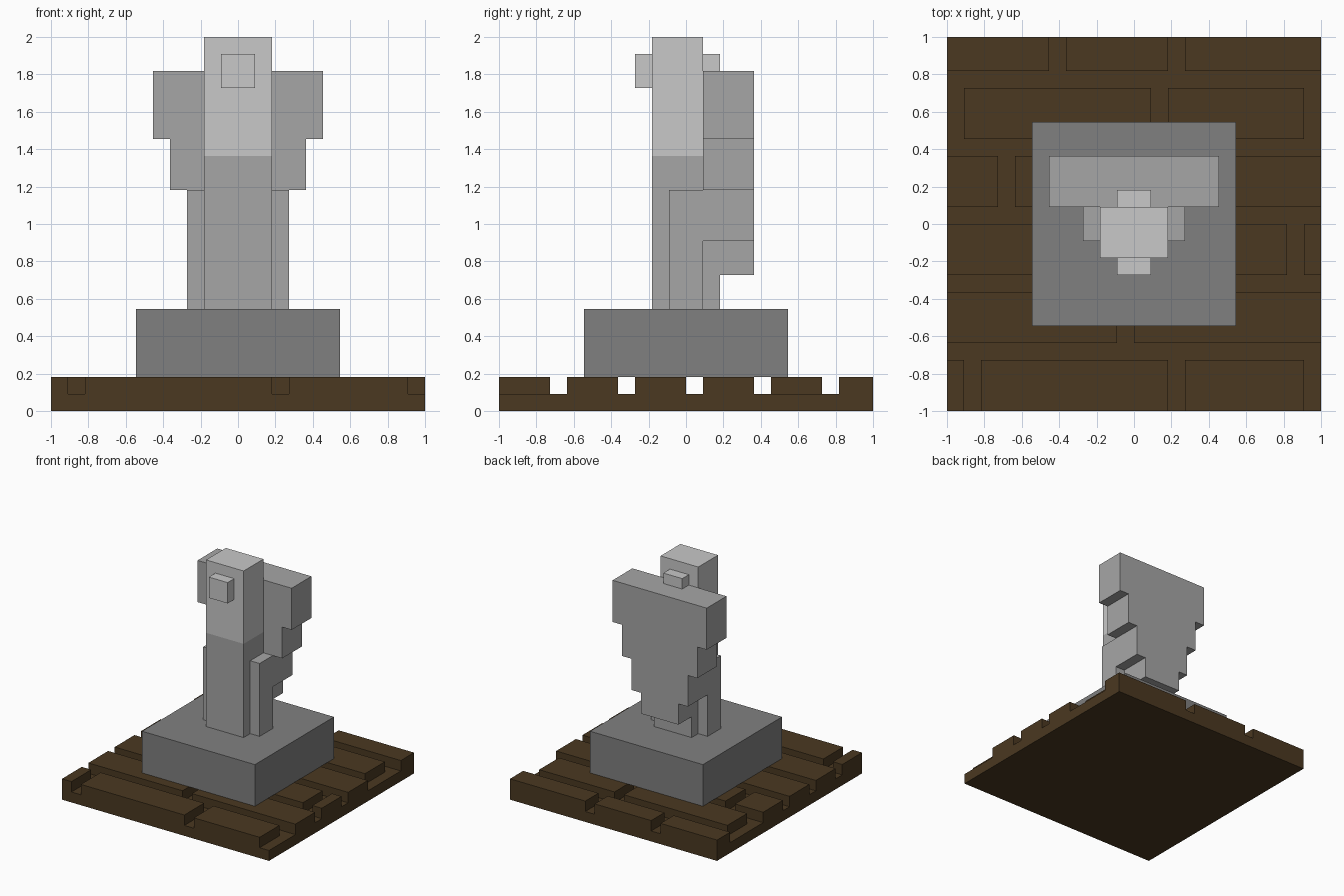
import bpy
import bmesh
from mathutils import Vector

U = 1 / 11  # size of one block

if "Cube" in bpy.data.objects:
    bpy.data.objects.remove(bpy.data.objects["Cube"])


def material(name, rgb):
    mat = bpy.data.materials.new(name)
    mat.use_nodes = True
    mat.diffuse_color = (*rgb, 1)
    mat.node_tree.nodes["Principled BSDF"].inputs["Base Color"].default_value = (*rgb, 1)
    return mat


def blocks(name, mat, boxes):
    """One object from boxes given as x, y and z ranges in block units."""
    bm = bmesh.new()
    for ranges in boxes:
        low = Vector(r[0] for r in ranges) * U
        high = Vector(r[1] for r in ranges) * U
        for v in bmesh.ops.create_cube(bm, size=1)["verts"]:
            v.co = Vector(high[i] if v.co[i] > 0 else low[i] for i in range(3))
    mesh = bpy.data.meshes.new(name)
    bm.to_mesh(mesh)
    bm.free()
    mesh.materials.append(mat)
    obj = bpy.data.objects.new(name, mesh)
    bpy.context.collection.objects.link(obj)
    return obj


def centred(half_width, y, z):
    return ((-half_width, half_width), y, z)


brown = material("dark brown", (0.069, 0.040, 0.015))
dark_grey = material("dark grey", (0.216, 0.216, 0.216))
mid_grey = material("mid grey", (0.381, 0.381, 0.381))
light_grey = material("light grey", (0.578, 0.578, 0.578))

# Ground slab
blocks("ground_slab", brown, [centred(11, (-11, 11), (0, 1))])

# Paving planks: each row is a y range with the x ranges of its planks
rows = [
    ((-11, -8), [(-11, -10), (-9, 2), (3, 10)]),
    ((-7, -4), [(-11, -1), (0, 11)]),
    ((-3, 0), [(-11, 9), (10, 11)]),
    ((1, 4), [(-11, -8), (-7, 11)]),
    ((5, 8), [(-10, 1), (2, 10)]),
    ((9, 11), [(-11, -5), (-4, 2), (3, 11)]),
]
for n, (y, planks) in enumerate(rows, 1):
    blocks(f"plank_row_{n}", brown, [(x, y, (1, 2)) for x in planks])

# Pedestal
blocks("pedestal", dark_grey, [centred(6, (-6, 6), (2, 6))])

# Statue body and head
blocks("body", mid_grey, [centred(2, (-2, 1), (6, 15))])
blocks("head", light_grey, [centred(2, (-2, 1), (15, 22))])
blocks("beak", light_grey, [centred(1, (-3, -2), (19, 21))])
blocks("head_knob", light_grey, [centred(1, (1, 2), (20, 21))])

# Side panels beside the body
for side, x in (("left", (2, 3)), ("right", (-3, -2))):
    blocks(f"{side}_side_panel", mid_grey, [(x, (-1, 1), (6, 13))])

# Stepped wings narrowing down to the tail
steps = [(5, (16, 20)), (4, (13, 16)), (3, (10, 13)), (2, (8, 10))]
blocks("stepped_wings", mid_grey, [centred(w, (1, 4), z) for w, z in steps])
blocks("tail_support", mid_grey, [centred(2, (1, 2), (6, 8))])
